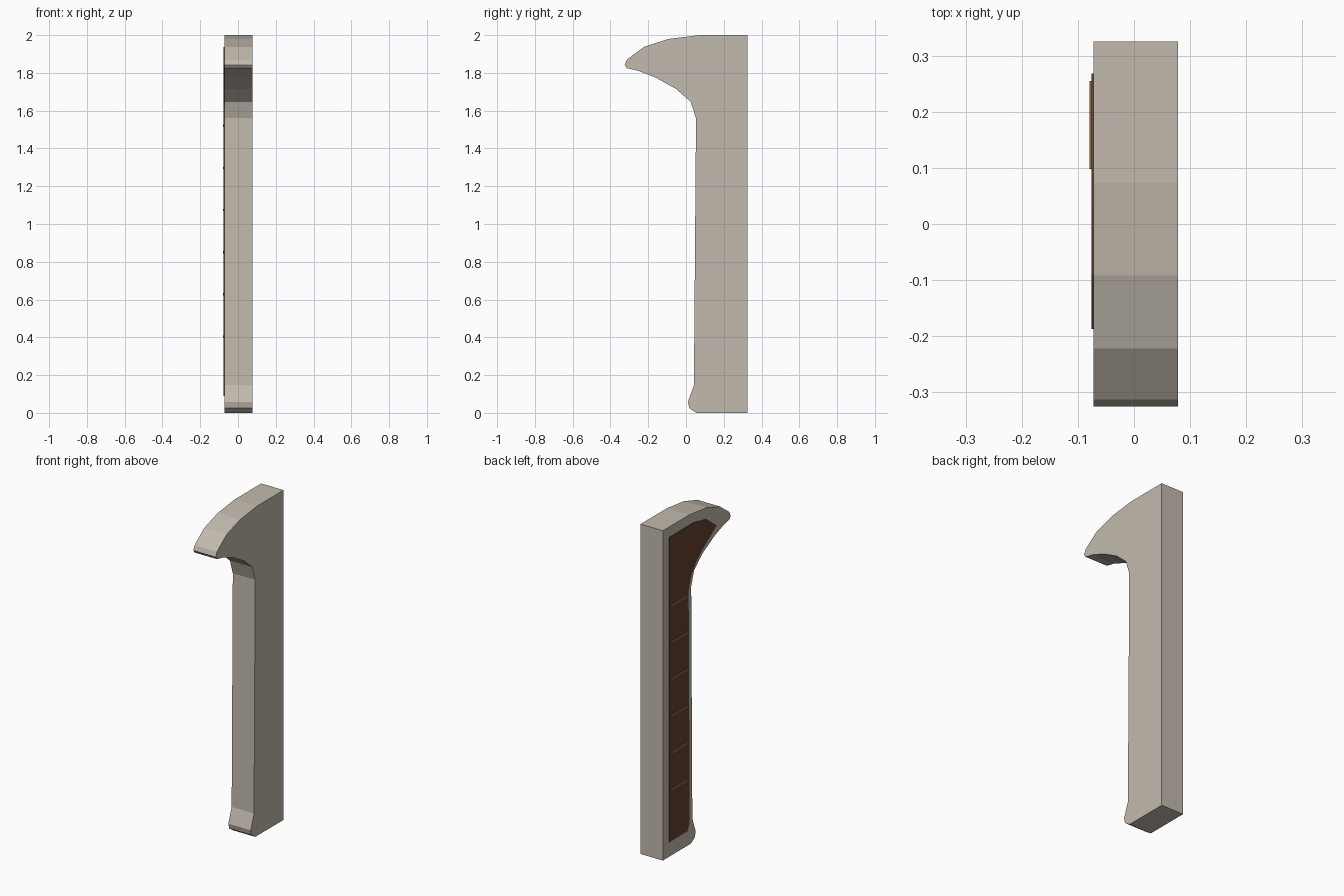
import bpy, bmesh

if "Cube" in bpy.data.objects:
    bpy.data.objects.remove(bpy.data.objects["Cube"])


def material(name, color):
    m = bpy.data.materials.new(name)
    m.diffuse_color = (*color, 1)
    m.use_nodes = True
    m.node_tree.nodes["Principled BSDF"].inputs["Base Color"].default_value = m.diffuse_color
    return m


stone = material("warm_stone", (0.54, 0.49, 0.42))
wood = material("dark_wood", (0.13, 0.053, 0.029))
brass = material("dull_brass", (0.25, 0.16, 0.06))


def slab(name, profile, x0, x1, mat):
    """Extrude a (y, z) outline along x."""
    bm = bmesh.new()
    face = bm.faces.new([bm.verts.new((x0, y, z)) for y, z in profile])
    ext = bmesh.ops.extrude_face_region(bm, geom=[face])
    verts = [g for g in ext["geom"] if isinstance(g, bmesh.types.BMVert)]
    bmesh.ops.translate(bm, verts=verts, vec=(x1 - x0, 0, 0))
    bmesh.ops.recalc_face_normals(bm, faces=bm.faces)
    me = bpy.data.meshes.new(name)
    bm.to_mesh(me)
    bm.free()
    me.materials.append(mat)
    ob = bpy.data.objects.new(name, me)
    bpy.context.collection.objects.link(ob)
    return ob


# Bracket-shaped post with flared foot and overhanging hook
slab("post_body", [
    (0.325, 0), (0.055, 0), (0.018, 0.025), (0.01, 0.057), (0.042, 0.147),
    (0.053, 1.56), (0.025, 1.647), (-0.053, 1.715), (-0.16, 1.775),
    (-0.255, 1.812), (-0.313, 1.825), (-0.325, 1.842), (-0.313, 1.87),
    (-0.222, 1.938), (-0.092, 1.98), (0.073, 2.0), (0.325, 2.0)],
    -0.072, 0.078, stone)

# Thin inlay following the outline on the left side
slab("side_inlay", [
    (0.268, 0.09), (0.092, 0.09), (0.073, 0.145), (0.083, 1.545),
    (0.06, 1.625), (0.01, 1.69), (-0.05, 1.745), (-0.187, 1.838),
    (-0.09, 1.912), (0.03, 1.938), (0.268, 1.938)],
    -0.076, -0.071, wood)

# Evenly spaced thin horizontal strips on the inlay
for i in range(6):
    z = 0.405 + i * 0.223
    slab(f"inlay_strip_{i + 1}", [
        (0.255, z - 0.006), (0.098, z - 0.006),
        (0.098, z + 0.006), (0.255, z + 0.006)],
        -0.079, -0.0755, brass)
